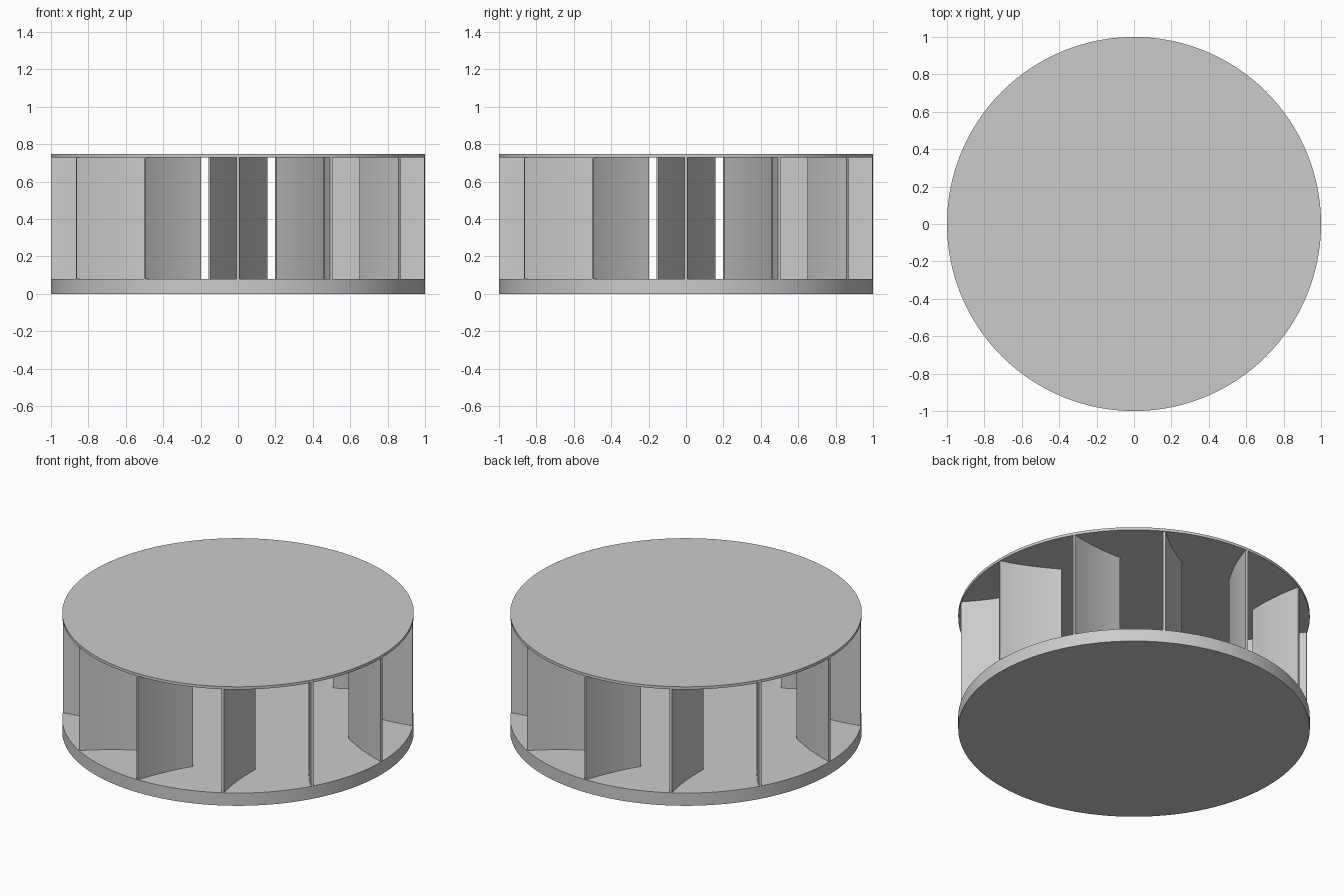
import bpy
import bmesh
import math
from mathutils import Matrix, Vector

if "Cube" in bpy.data.objects:
    bpy.data.objects.remove(bpy.data.objects["Cube"], do_unlink=True)

BASE_TOP, COVER_BOTTOM, COVER_TOP = 0.08, 0.73, 0.747
BLADES, STEPS, THICK = 12, 10, 0.014

grey = bpy.data.materials.new("light_grey")
grey.use_nodes = True
grey.diffuse_color = (0.6, 0.6, 0.6, 1)
grey.node_tree.nodes["Principled BSDF"].inputs["Base Color"].default_value = (0.6, 0.6, 0.6, 1)


def finish(obj):
    obj.data.materials.append(grey)
    bpy.ops.object.select_all(action="DESELECT")
    obj.select_set(True)
    bpy.context.view_layer.objects.active = obj
    bpy.ops.object.shade_smooth_by_angle(angle=math.radians(30))


def disc(name, low, high):
    bpy.ops.mesh.primitive_cylinder_add(vertices=128, radius=1, depth=high - low,
                                        location=(0, 0, (low + high) / 2))
    obj = bpy.context.object
    obj.name = name
    finish(obj)


def blade_outline():
    # Slightly bowed strip from the rim inward
    outer, inner = Vector((0, -0.998)), Vector((0.153, -0.668))
    chord = inner - outer
    side = Vector((-chord.y, chord.x)).normalized()
    bow = 0.013
    left, right = [], []
    for i in range(STEPS + 1):
        t = i / STEPS
        mid = outer + chord * t + side * bow * 4 * t * (1 - t)
        slope = chord + side * bow * 4 * (1 - 2 * t)
        normal = Vector((-slope.y, slope.x)).normalized() * THICK / 2
        left.append(mid + normal)
        right.append(mid - normal)
    return left + right[::-1]


def blade(name, angle):
    bm = bmesh.new()
    face = bm.faces.new([bm.verts.new((p.x, p.y, BASE_TOP)) for p in blade_outline()])
    top = bmesh.ops.extrude_face_region(bm, geom=[face])["geom"]
    verts = [v for v in top if isinstance(v, bmesh.types.BMVert)]
    bmesh.ops.translate(bm, verts=verts, vec=(0, 0, COVER_BOTTOM - BASE_TOP))
    bmesh.ops.recalc_face_normals(bm, faces=bm.faces)
    bm.transform(Matrix.Rotation(angle, 4, "Z"))
    mesh = bpy.data.meshes.new(name)
    bm.to_mesh(mesh)
    bm.free()
    obj = bpy.data.objects.new(name, mesh)
    bpy.context.collection.objects.link(obj)
    finish(obj)


# Base plate, thin cover plate and ring of blades
disc("base_plate", 0, BASE_TOP)
disc("cover_plate", COVER_BOTTOM, COVER_TOP)
for n in range(BLADES):
    blade(f"blade_{n + 1}", n * math.tau / BLADES)
